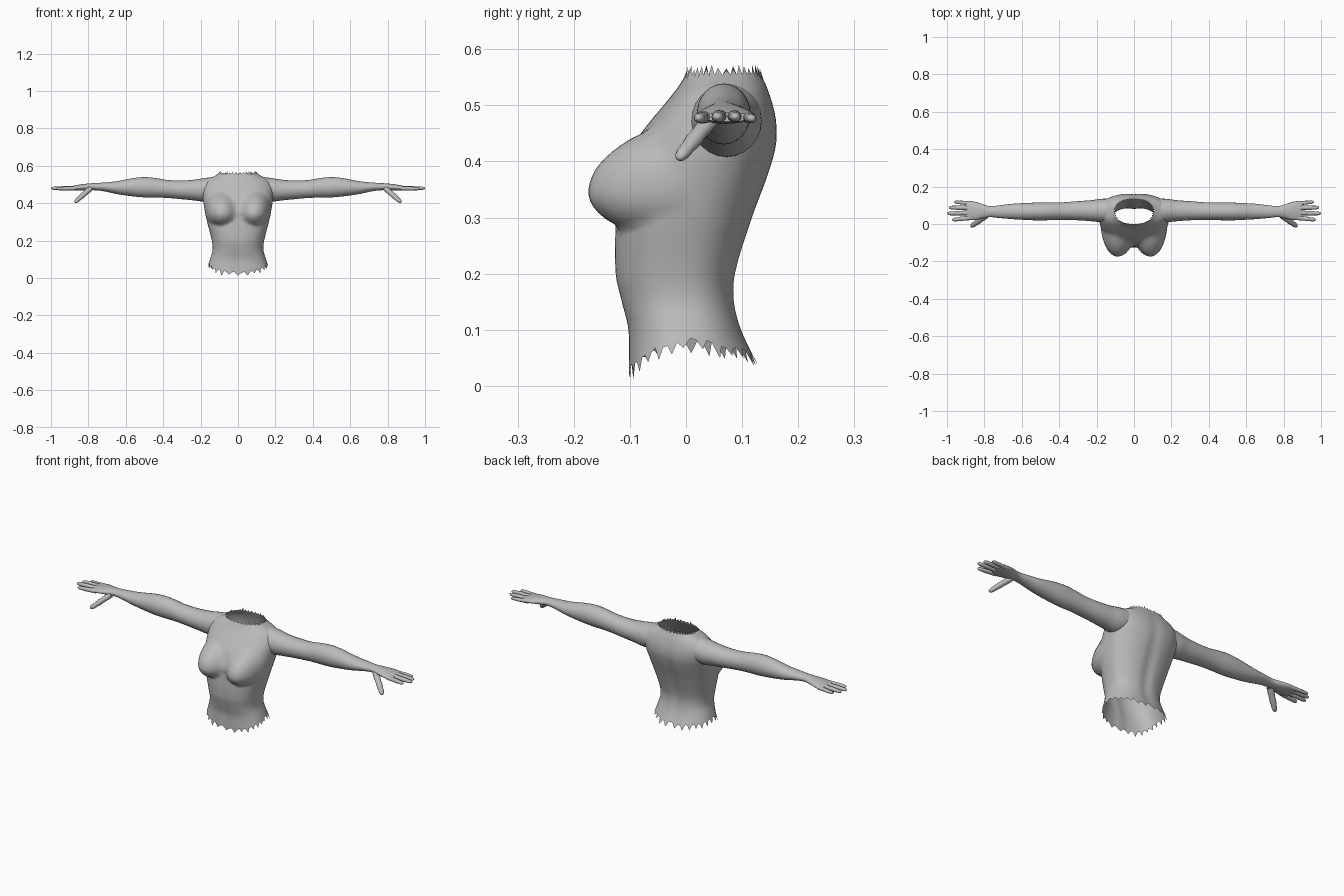
import bpy, bmesh, math, random
from mathutils import Vector

random.seed(4)
cube = bpy.data.objects.get("Cube")
if cube:
    bpy.data.objects.remove(cube, do_unlink=True)

grey = bpy.data.materials.new("plain grey")
grey.use_nodes = True
grey.diffuse_color = (0.5, 0.5, 0.5, 1)
grey.node_tree.nodes["Principled BSDF"].inputs["Base Color"].default_value = (0.5, 0.5, 0.5, 1)


def curve(table, t):
    """Smooth interpolation of rows (key, values...) at key t."""
    t = min(max(t, table[0][0]), table[-1][0])
    i = max(k for k in range(len(table) - 1) if table[k][0] <= t)
    a, b = table[i], table[i + 1]
    p, n = table[max(i - 1, 0)], table[min(i + 2, len(table) - 1)]
    h = b[0] - a[0]
    s = (t - a[0]) / h
    out = []
    for j in range(1, len(a)):
        ma = (b[j] - p[j]) / (b[0] - p[0]) * h
        mb = (n[j] - a[j]) / (n[0] - a[0]) * h
        out.append((2*s**3 - 3*s*s + 1) * a[j] + (s**3 - 2*s*s + s) * ma
                   + (3*s*s - 2*s**3) * b[j] + (s**3 - s*s) * mb)
    return out


def skin(name, rings, cap=False, mirror=False):
    """Bridge closed rings of points into a smooth shell."""
    bm = bmesh.new()
    loops = [[bm.verts.new(p) for p in ring] for ring in rings]
    n = len(loops[0])
    for lo, hi in zip(loops, loops[1:]):
        for k in range(n):
            m = (k + 1) % n
            bm.faces.new((lo[k], lo[m], hi[m], hi[k]))
    if cap:
        bm.faces.new(loops[-1])
    mesh = bpy.data.meshes.new(name)
    bm.to_mesh(mesh)
    bm.free()
    mesh.materials.append(grey)
    ob = bpy.data.objects.new(name, mesh)
    bpy.context.collection.objects.link(ob)
    if mirror:
        ob.modifiers.new("Mirror", 'MIRROR').use_mirror_merge = False
    bpy.ops.object.select_all(action='DESELECT')
    ob.select_set(True)
    bpy.context.view_layer.objects.active = ob
    bpy.ops.object.shade_smooth_by_angle(angle=math.radians(60))
    return ob


def limb_rings(stations, n=16):
    """Oval rings across a path of (x, y, z, half depth, half thickness)."""
    way = (Vector(stations[-1][:3]) - Vector(stations[0][:3])).normalized()
    side = Vector((0, 0, 1)).cross(way).normalized()
    up = way.cross(side)
    return [[Vector(s[:3]) + side * s[3] * math.cos(a) + up * s[4] * math.sin(a)
             for a in (math.tau * k / n for k in range(n))] for s in stations]


def digit(name, start, tip, r):
    """Rounded finger with a slight swelling at the joints."""
    a, b = Vector(start), Vector(tip)
    shape = [(0, 1), (.2, 1), (.4, .9), (.55, .97), (.7, .82), (.85, .8), (.94, .62), (.985, .35), (1, .08)]
    return skin(name, limb_rings([(*a.lerp(b, t), r * f, r * f * .88) for t, f in shape], 12), True, True)


# Torso: z, half width, widest y, front y, back y
body = [(.03, .172, -.005, -.103, .133), (.10, .150, -.005, -.104, .100), (.15, .136, -.008, -.116, .088),
        (.20, .140, -.008, -.127, .090), (.30, .165, .000, -.126, .120), (.38, .181, .020, -.116, .149),
        (.43, .188, .045, -.094, .162), (.47, .190, .062, -.065, .162), (.50, .182, .068, -.040, .156),
        (.53, .158, .068, -.016, .146), (.545, .125, .066, -.006, .139), (.56, .096, .064, .002, .132)]
COLS, ROWS = 80, 48


def torso_point(a, z):
    w, mid, front, back = curve(body, z)
    c, s = math.cos(a), math.sin(a)
    x = w * math.copysign(abs(c) ** .85, c)
    y = mid + (back - mid if s > 0 else mid - front) * math.copysign(abs(s) ** .85, s)
    if s < 0:
        # bust swelling, fuller below than above
        dz = z - .35
        r2 = ((abs(x) - .098) / .082) ** 2 + (dz / (.105 if dz > 0 else .068)) ** 2
        push = .064 * max(0, 1 - r2) ** .8
        y -= push
        x += math.copysign(push * .12, x)
        # shallow line down the belly
        y += .004 * math.exp(-(x / .02) ** 2) * (z < .42)
    else:
        # spine furrow
        y -= .008 * math.exp(-(x / .025) ** 2) * math.sin(math.pi * min(z / .56, 1))
    return Vector((x, y, z))


rings = []
for r in range(ROWS + 1):
    ring = []
    for k in range(COLS):
        a = math.tau * k / COLS
        s = math.sin(a)
        low = .083 + (.053 if s < 0 else .025) * -abs(s) ** 1.3
        z = low + (.558 - low) * r / ROWS
        # torn edges at the waist and neck
        if r == 0:
            z -= random.uniform(.012, .026) if k % 3 == 0 else random.uniform(-.004, .004)
        if r == ROWS:
            z += random.uniform(.004, .014) if k % 2 else -.004
        p = torso_point(a, z)
        p.z = z
        ring.append(p)
    rings.append(ring)
skin("torso", rings)

# Arms and palms: x, y, z, half depth, half thickness
arm = [(.14, .072, .475, .064, .064), (.18, .072, .471, .062, .063), (.23, .071, .470, .056, .056),
       (.30, .071, .471, .051, .050), (.38, .069, .476, .047, .048), (.44, .068, .482, .047, .052),
       (.50, .067, .485, .048, .054), (.56, .067, .485, .046, .049), (.65, .067, .483, .041, .034),
       (.72, .066, .487, .034, .023), (.77, .066, .488, .029, .019), (.81, .068, .486, .038, .018),
       (.85, .070, .483, .049, .016), (.885, .072, .480, .051, .012), (.90, .073, .479, .047, .008)]
steps = [.14 + .76 * i / 60 for i in range(61)]
skin("arms_and_palms", limb_rings([(x, *curve(arm, x)) for x in steps], 24), True, True)

# Fingers and thumb
digit("index_fingers", (.87, .034, .479), (.972, .022, .477), .0125)
digit("middle_fingers", (.875, .060, .481), (1.0, .056, .479), .0130)
digit("ring_fingers", (.875, .086, .481), (.990, .088, .479), .0125)
digit("little_fingers", (.865, .109, .479), (.962, .118, .476), .0110)
digit("thumbs", (.79, .046, .478), (.872, -.014, .404), .0165)
